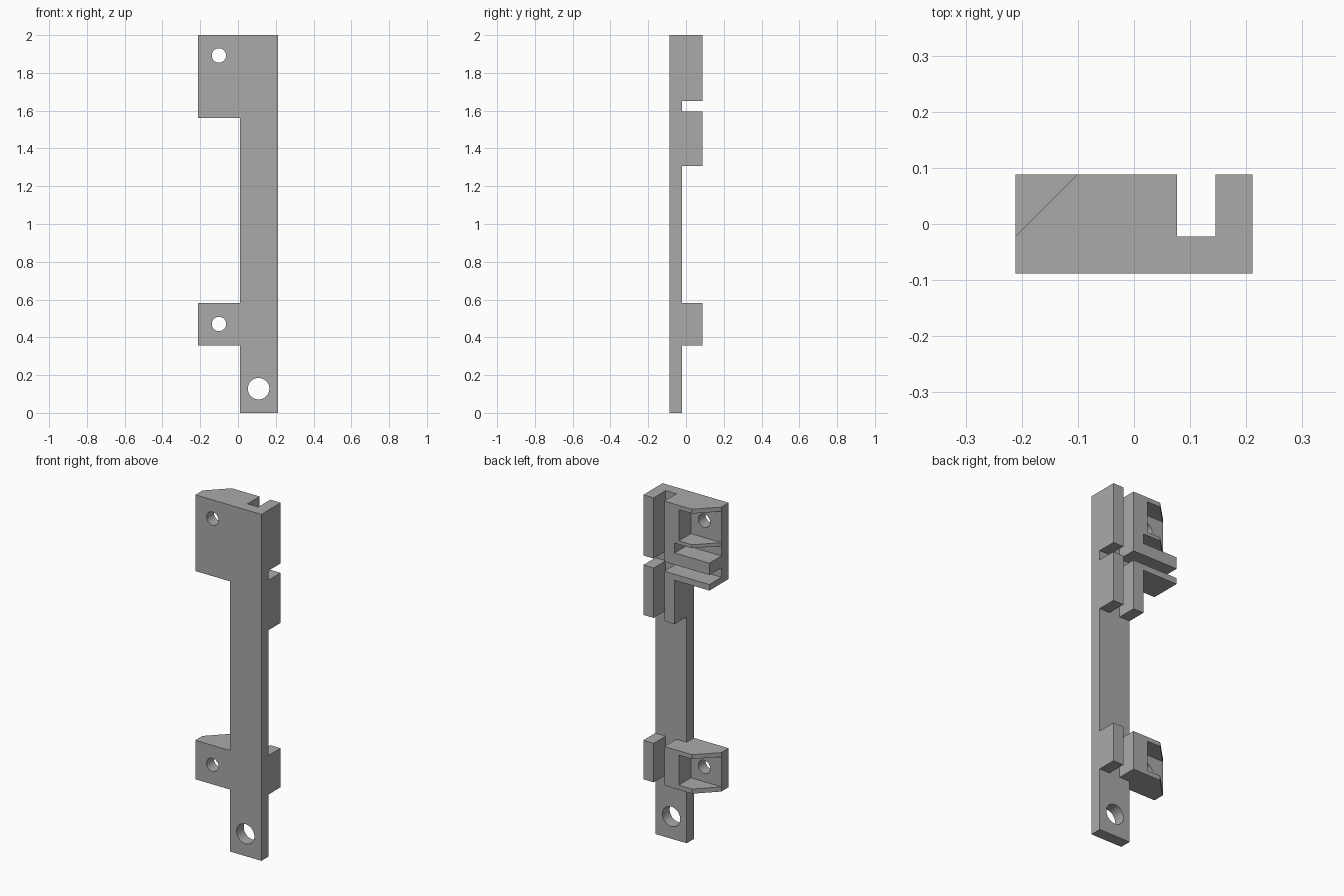
import bpy, bmesh
from mathutils import Vector

cube = bpy.data.objects.get("Cube")
if cube:
    bpy.data.objects.remove(cube, do_unlink=True)

grey = bpy.data.materials.new("plain grey")
grey.use_nodes = True
colour = (0.4, 0.4, 0.4, 1)
grey.diffuse_color = colour
grey.node_tree.nodes["Principled BSDF"].inputs["Base Color"].default_value = colour

# Main dimensions
LEFT, RIGHT = -0.211, 0.211
FRONT, STEP, BACK = -0.088, -0.022, 0.088
SPINE = 0.011                      # inner edge of the long strip
GROOVE_A, GROOVE_B = 0.077, 0.145  # channel between the two rails
ROOT = -0.05                       # rear parts are sunk this far into the plate
POCKET = -0.016
CHAMFER = 0.11


def prism(name, points, shift):
    """Extrude a closed 3D outline along a vector."""
    bm = bmesh.new()
    face = bm.faces.new([bm.verts.new(p) for p in points])
    out = bmesh.ops.extrude_face_region(bm, geom=[face])
    moved = [v for v in out["geom"] if isinstance(v, bmesh.types.BMVert)]
    bmesh.ops.translate(bm, verts=moved, vec=Vector(shift))
    bmesh.ops.recalc_face_normals(bm, faces=bm.faces)
    mesh = bpy.data.meshes.new(name)
    bm.to_mesh(mesh)
    bm.free()
    mesh.materials.append(grey)
    obj = bpy.data.objects.new(name, mesh)
    bpy.context.collection.objects.link(obj)
    return obj


def slab(name, outline, z0, z1):
    """Plan outline (x, y) raised from z0 to z1."""
    return prism(name, [(x, y, z0) for x, y in outline], (0, 0, z1 - z0))


def block(name, x0, x1, z0, z1):
    return slab(name, [(x0, ROOT), (x1, ROOT), (x1, BACK), (x0, BACK)], z0, z1)


def combine(target, tool, operation):
    mod = target.modifiers.new(tool.name, "BOOLEAN")
    mod.solver = "EXACT"
    mod.operation = operation
    mod.object = tool
    bpy.context.view_layer.objects.active = target
    bpy.ops.object.modifier_apply(modifier=mod.name)
    bpy.data.objects.remove(tool, do_unlink=True)


# Front plate: long strip with two side ears
profile = [(SPINE, 0), (RIGHT, 0), (RIGHT, 2), (LEFT, 2), (LEFT, 1.56), (SPINE, 1.56),
           (SPINE, 0.583), (LEFT, 0.583), (LEFT, 0.358), (SPINE, 0.358)]
bracket = prism("mounting_bracket", [(x, FRONT, z) for x, z in profile],
                (0, STEP - FRONT, 0))

# Pairs of rails forming the rear channel
parts = []
for z0, z1 in ((0.358, 0.583), (1.307, 1.595), (1.65, 2)):
    parts.append(block("outer_rail", GROOVE_B, RIGHT, z0, z1))
    parts.append(block("inner_rail", SPINE, GROOVE_A, z0, z1))

# Screw pockets: thick wall with a chamfered shelf above and below
shelf = [(GROOVE_A, ROOT), (LEFT, ROOT), (LEFT, STEP), (LEFT + CHAMFER, BACK), (GROOVE_A, BACK)]
for z0, z1, base in ((0.358, 0.583, 0.027), (1.775, 2, 0.02)):
    parts.append(block("pocket_wall", POCKET, GROOVE_A, z0, z1))
    parts.append(slab("pocket_floor", shelf, z0, z0 + base))
    parts.append(slab("pocket_roof", shelf, z1 - 0.025, z1))

# Square ledges either side of the cross slot
for z0, z1 in ((1.56, 1.595), (1.65, 1.718)):
    parts.append(block("slot_ledge", LEFT, GROOVE_A, z0, z1))

for part in parts:
    combine(bracket, part, "UNION")

# Round screw holes through the plate
for x, z, radius in ((-0.101, 1.892, 0.038), (-0.101, 0.471, 0.038), (0.109, 0.128, 0.057)):
    bpy.ops.mesh.primitive_cylinder_add(vertices=40, radius=radius, depth=0.13,
                                        location=(x, -0.06, z), rotation=(1.570796, 0, 0))
    drill = bpy.context.object
    drill.name = "hole_cutter"
    drill.hide_render = True
    drill.data.materials.append(grey)
    combine(bracket, drill, "DIFFERENCE")

# Smooth hole walls, crisp edges elsewhere
bpy.ops.object.select_all(action="DESELECT")
bracket.select_set(True)
bpy.context.view_layer.objects.active = bracket
bpy.ops.object.shade_smooth_by_angle(angle=0.5)
